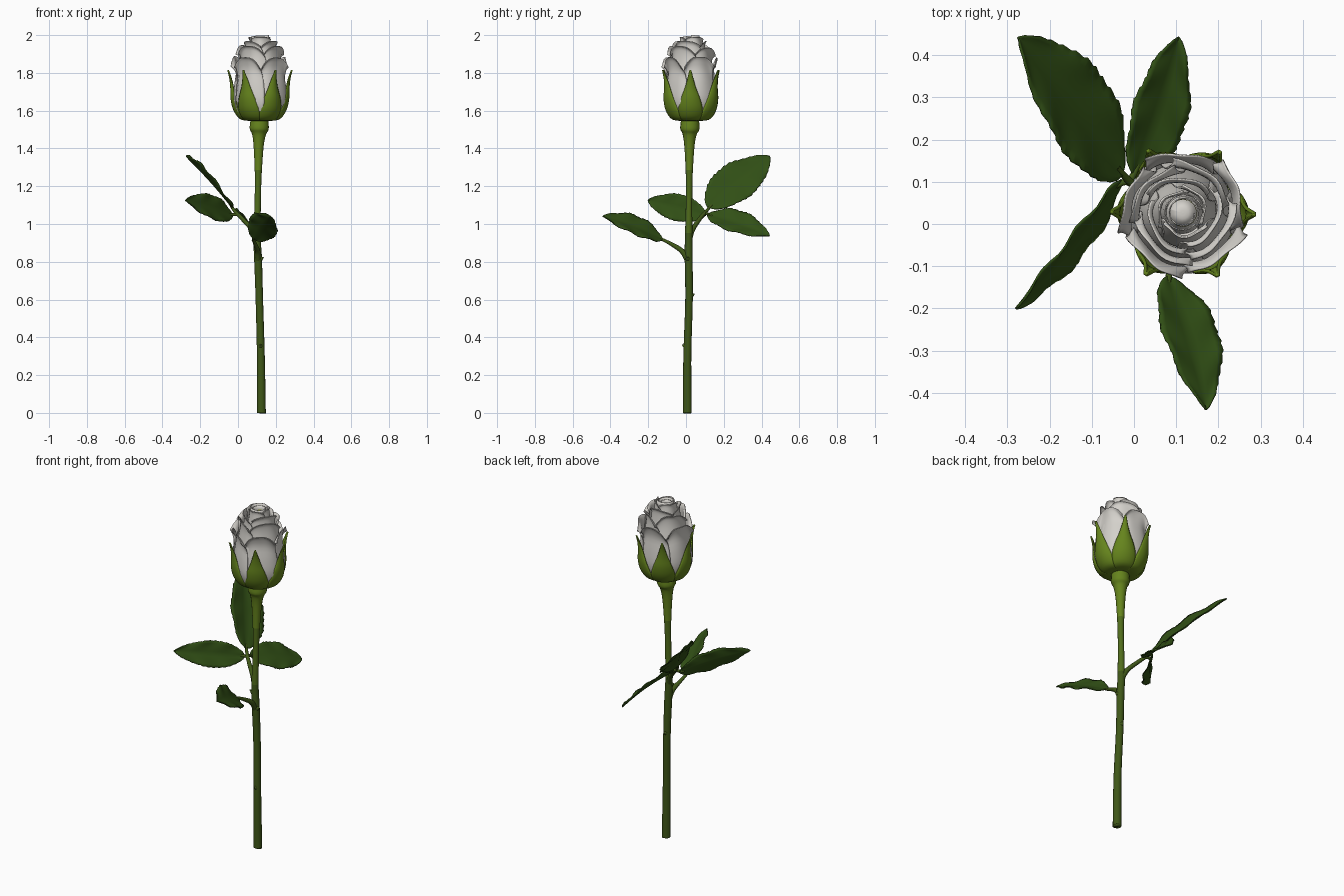
import bpy, math, random
from mathutils import Vector

if "Cube" in bpy.data.objects:
    bpy.data.objects.remove(bpy.data.objects["Cube"])

random.seed(4)


def mat(name, col):
    m = bpy.data.materials.new(name)
    m.diffuse_color = (*col, 1)
    m.use_nodes = True
    m.node_tree.nodes["Principled BSDF"].inputs["Base Color"].default_value = m.diffuse_color
    return m


LEAF = mat("dark leaf green", (0.032, 0.082, 0.008))
STEM_LOW = mat("deep stem green", (0.05, 0.095, 0.009))
STEM_MID = mat("mid stem green", (0.08, 0.15, 0.011))
SEPAL = mat("bright sepal green", (0.13, 0.23, 0.012))
PETAL = mat("off white petal", (0.66, 0.64, 0.60))
HEART = mat("yellow green heart", (0.40, 0.45, 0.06))


def grid(name, fn, nu, nv, mats, thick=0.0, rule=None):
    """Surface from fn(u, v) with u, v in 0..1"""
    verts = [fn(i / nu, j / nv) for j in range(nv + 1) for i in range(nu + 1)]
    faces = []
    for j in range(nv):
        for i in range(nu):
            a = j * (nu + 1) + i
            faces.append((a, a + 1, a + nu + 2, a + nu + 1))
    me = bpy.data.meshes.new(name)
    me.from_pydata(verts, [], faces)
    ob = bpy.data.objects.new(name, me)
    bpy.context.collection.objects.link(ob)
    for m in mats:
        me.materials.append(m)
    for p in me.polygons:
        p.use_smooth = True
        if rule:
            p.material_index = rule(p.center)
    if thick:
        s = ob.modifiers.new("thickness", 'SOLIDIFY')
        s.thickness = thick
        s.offset = 0
    return ob


def lerp(pts, t):
    """Smooth curve through points of any dimension, t in 0..1"""
    n = len(pts) - 1
    k = min(int(t * n), n - 1)
    f = t * n - k
    p = [pts[max(0, min(n, k + d))] for d in (-1, 0, 1, 2)]
    return [0.5 * (2 * b + (c - a) * f + (2 * a - 5 * b + 4 * c - d) * f * f
                   + (3 * b - a - 3 * c + d) * f ** 3) for a, b, c, d in zip(*p)]


def tube(name, pts, mats, nv=24, rule=None):
    """Round tube through (x, y, z, radius) points"""
    def fn(u, v):
        x, y, z, r = lerp(pts, v)
        a = Vector(lerp(pts, max(0, v - 0.01))[:3])
        b = Vector(lerp(pts, min(1, v + 0.01))[:3])
        t = (b - a).normalized()
        s = t.cross(Vector((0.3, 1, 0))).normalized()
        q = s.cross(t)
        ang = 2 * math.pi * u
        return Vector((x, y, z)) + max(r, 0) * (s * math.cos(ang) - q * math.sin(ang))
    return grid(name, fn, 14, nv, mats, 0, rule)


# main stem with swollen top
tube("stem", [(.125, .007, .001, 0), (.125, .007, .003, .021), (.124, .007, .03, .023),
              (.121, .007, .3, .021), (.113, .016, .6, .020), (.106, .014, .82, .021),
              (.101, .014, .92, .020), (.104, .016, 1.1, .017), (.107, .017, 1.25, .018),
              (.109, .018, 1.4, .026), (.111, .019, 1.47, .036), (.112, .02, 1.5, .050),
              (.113, .021, 1.53, .050), (.114, .022, 1.56, .046)],
     [STEM_LOW, STEM_MID, SEPAL], 90,
     lambda c: 0 if c.z < .95 else 1 if c.z < 1.28 else 2)

# leaf stalks
tube("lower_stalk", [(.106, .012, .80, .015), (.104, -.02, .855, .014), (.09, -.08, .895, .010),
                     (.08, -.14, .925, .007)], [STEM_LOW])
tube("upper_stalk", [(.10, .015, .91, .016), (.075, .035, .97, .013), (.02, .075, 1.03, .011),
                     (-.015, .105, 1.065, .009), (-.04, .135, 1.10, .006)], [STEM_LOW])
tube("left_leaflet_stalk", [(0, .09, 1.05, .008), (-.02, .10, 1.05, .008), (-.05, .085, 1.05, .005)], [STEM_LOW], 8)
tube("back_leaflet_stalk", [(-.015, .10, 1.06, .008), (-.005, .11, 1.055, .008), (.01, .14, 1.04, .005)], [STEM_LOW], 8)

# small thorns and buds
for i, (a, b) in enumerate([((.112, .02, .62), (.112, .047, .63)), ((.121, .005, .35), (.119, -.022, .36)),
                            ((.11, .012, .81), (.137, .005, .825)), ((.10, .01, .90), (.072, .004, .915))]):
    tube(f"thorn_{i + 1}", [(*a, .014), (*[(p + q) / 2 for p, q in zip(a, b)], .011), (*b, 0)], [STEM_LOW], 6)


# serrated leaves: base, tip, width direction, half width
def leaf(name, base, tip, wdir, half, bend):
    base, tip = Vector(base), Vector(tip)
    d = (tip - base).normalized()
    w = Vector(wdir)
    w = (w - d * w.dot(d)).normalized()
    n = w.cross(d)
    if n.z < 0:
        n = -n

    def fn(u, v):
        s = 2 * u - 1
        prof = max(0, math.sin(math.pi * v ** 0.85)) ** 0.72
        tooth = 1 + 0.07 * ((v * 13) % 1 - 0.5) * abs(s) ** 4
        off = s * half * prof * tooth
        up = (0.16 * abs(off) + bend * math.sin(math.pi * v)
              + 0.005 * math.sin(v * 19 + abs(s) * 3) * s * s)
        return base.lerp(tip, v) + w * off + n * up
    grid(name, fn, 10, 52, [LEAF], 0.005)


leaf("front_leaf", (.08, -.125, .918), (.17, -.44, 1.04), (.13, .03, -.12), .083, .012)
leaf("large_back_leaf", (-.03, .115, 1.085), (-.275, .442, 1.358), (.13, .13, -.17), .118, .006)
leaf("back_leaflet", (-.002, .115, 1.05), (.105, .442, .935), (.12, 0, -.11), .085, .012)
leaf("left_leaflet", (-.03, .105, 1.045), (-.28, -.20, 1.125), (.05, -.01, -.13), .073, .008)

# flower head
CX, CY = .116, .026


def polar(r, a, z):
    return Vector((CX + r * math.cos(a), CY + r * math.sin(a), z))


def petal(name, ang, half, prof, drop, curl, lean):
    """Curved petal: angle, half angle, (radius, z) profile, corner drop, edge curl, overlap lean"""
    z0 = prof[0][1]

    def fn(u, v):
        s = 2 * u - 1
        r, z = lerp(prof, v)
        z = z0 + (z - z0) * (1 - drop * abs(s) ** 3)
        r += curl * v ** 4 * abs(s) ** 3 + lean * s * min(1, 3 * v) + .003 * math.sin(5 * s + ang * 3) * v
        return polar(r, ang + s * half * (0.75 + 0.25 * math.sin(math.pi * min(1, v * 1.1))), z)
    grid(name, fn, 18, 20, [PETAL], 0.004)


layers = [  # name, count, phase, half angle, profile, drop, curl, lean
    ("outer_petal", 5, 20, 44, [(.03, 1.555), (.105, 1.575), (.135, 1.65), (.132, 1.74), (.122, 1.82), (.130, 1.87), (.140, 1.89)], .16, .012, .007),
    ("middle_petal", 4, 55, 60, [(.03, 1.57), (.10, 1.60), (.122, 1.68), (.116, 1.78), (.102, 1.87), (.102, 1.92), (.112, 1.935)], .12, .010, .008),
    ("inner_petal", 3, 95, 76, [(.03, 1.58), (.09, 1.62), (.105, 1.70), (.096, 1.80), (.080, 1.90), (.076, 1.95), (.084, 1.968)], .07, .006, .009),
    ("heart_petal", 3, 30, 82, [(.03, 1.6), (.07, 1.65), (.08, 1.75), (.072, 1.85), (.058, 1.93), (.052, 1.975), (.056, 1.99)], .03, .003, .007),
]
for nm, cnt, ph, half, prof, drop, curl, lean in layers:
    for i in range(cnt):
        k = random.uniform(-.012, .012) if cnt > 3 else 0
        pr = [(r, z + k * j / 6) for j, (r, z) in enumerate(prof)]
        petal(f"{nm}_{i + 1}", math.radians(ph + 360 * i / cnt), math.radians(half), pr, drop, curl, lean)


# rolled spiral in the centre
def spiral(u, v):
    r = .046 - .020 * u
    return polar(r * (1.25 - .3 * v + .08 * v ** 6), 4 * math.pi * u, 1.72 + v * (.28 - .02 * u))


grid("rolled_centre", spiral, 64, 12, [PETAL], 0.003)
tube("heart_ring", [(CX, CY, 1.90, .033), (CX, CY, 1.935, .033), (CX, CY, 1.965, .032)], [HEART], 4)
tube("heart_floor", [(CX, CY, 1.90, .04), (CX, CY, 1.935, .022), (CX, CY, 1.94, 0)], [PETAL], 6)

# six sepals cupping the bud
SP = [(.03, 1.55), (.098, 1.556), (.135, 1.60), (.151, 1.66), (.153, 1.72), (.158, 1.77), (.169, 1.815)]
SW = [(34,), (33,), (30,), (21,), (11,), (5,), (1.2,)]
for i in range(6):
    a0 = math.radians(60 * i - 1)

    def sepal(u, v, a0=a0):
        s = 2 * u - 1
        r, z = lerp(SP, v)
        w = math.radians(max(lerp(SW, v)[0], .8))
        return polar(r - .012 * s * s * math.sin(math.pi * v), a0 + s * w, z)
    grid(f"sepal_{i + 1}", sepal, 10, 24, [SEPAL], 0.008)
